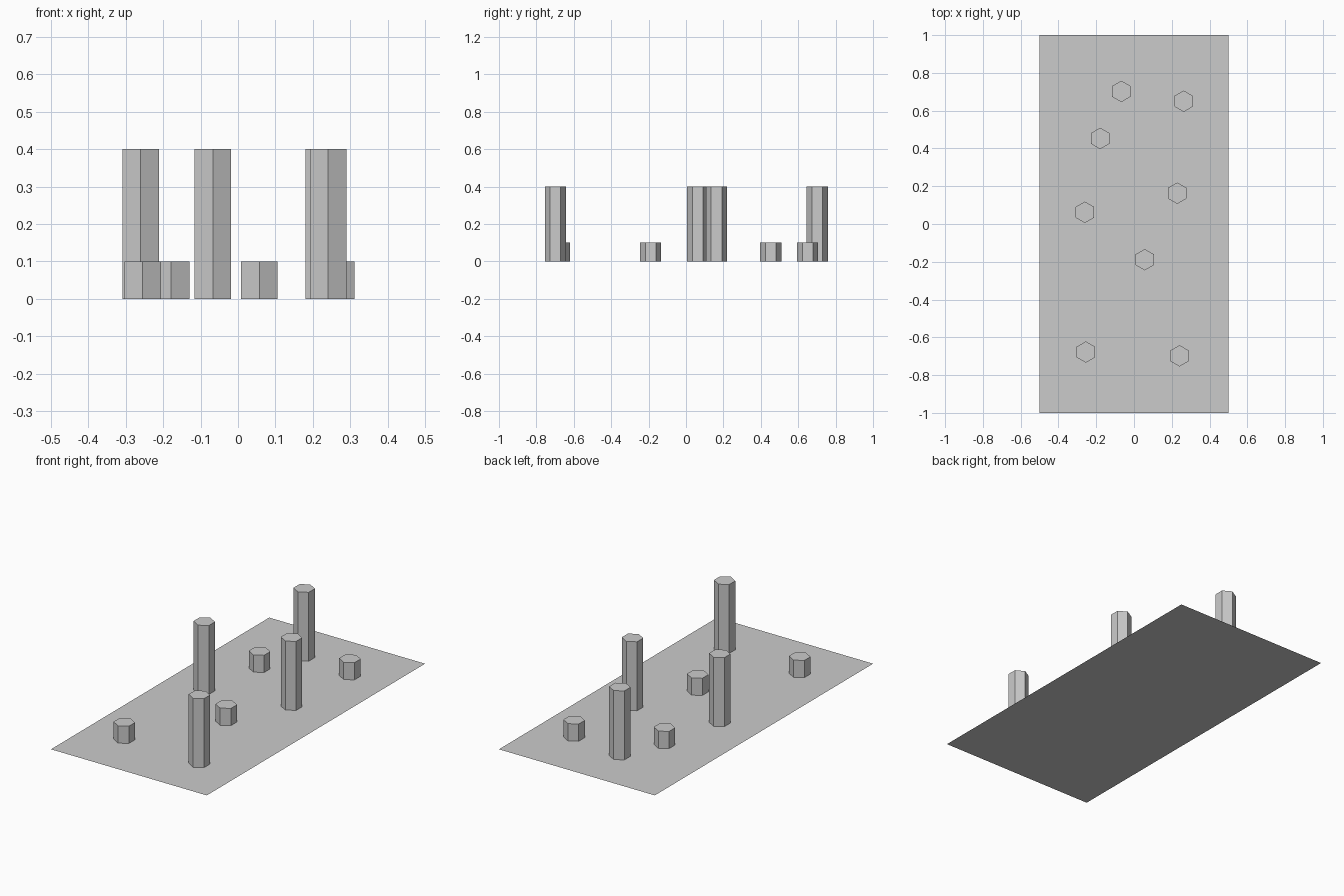
import bpy

if "Cube" in bpy.data.objects:
    bpy.data.objects.remove(bpy.data.objects["Cube"])

RADIUS = 0.0565

# Flat rectangular ground sheet
bpy.ops.mesh.primitive_plane_add(size=1, location=(0, 0, 0))
base = bpy.context.object
base.name = "base_sheet"
base.scale = (1, 2, 1)
bpy.ops.object.transform_apply(location=False, rotation=False, scale=True)


def hex_post(name, x, y, height):
    """Six-sided post standing on the sheet, corners pointing along y."""
    bpy.ops.mesh.primitive_cylinder_add(
        vertices=6, radius=RADIUS, depth=height, location=(x, y, height / 2))
    bpy.context.object.name = name


# Tall columns
tall = [(-0.067, 0.702), (-0.26, 0.062), (0.229, 0.163), (0.241, -0.698)]
for i, (x, y) in enumerate(tall, 1):
    hex_post(f"tall_column_{i}", x, y, 0.4)

# Short stumps
short = [(-0.255, -0.678), (-0.179, 0.453), (0.057, -0.189), (0.263, 0.65)]
for i, (x, y) in enumerate(short, 1):
    hex_post(f"short_stump_{i}", x, y, 0.1)
